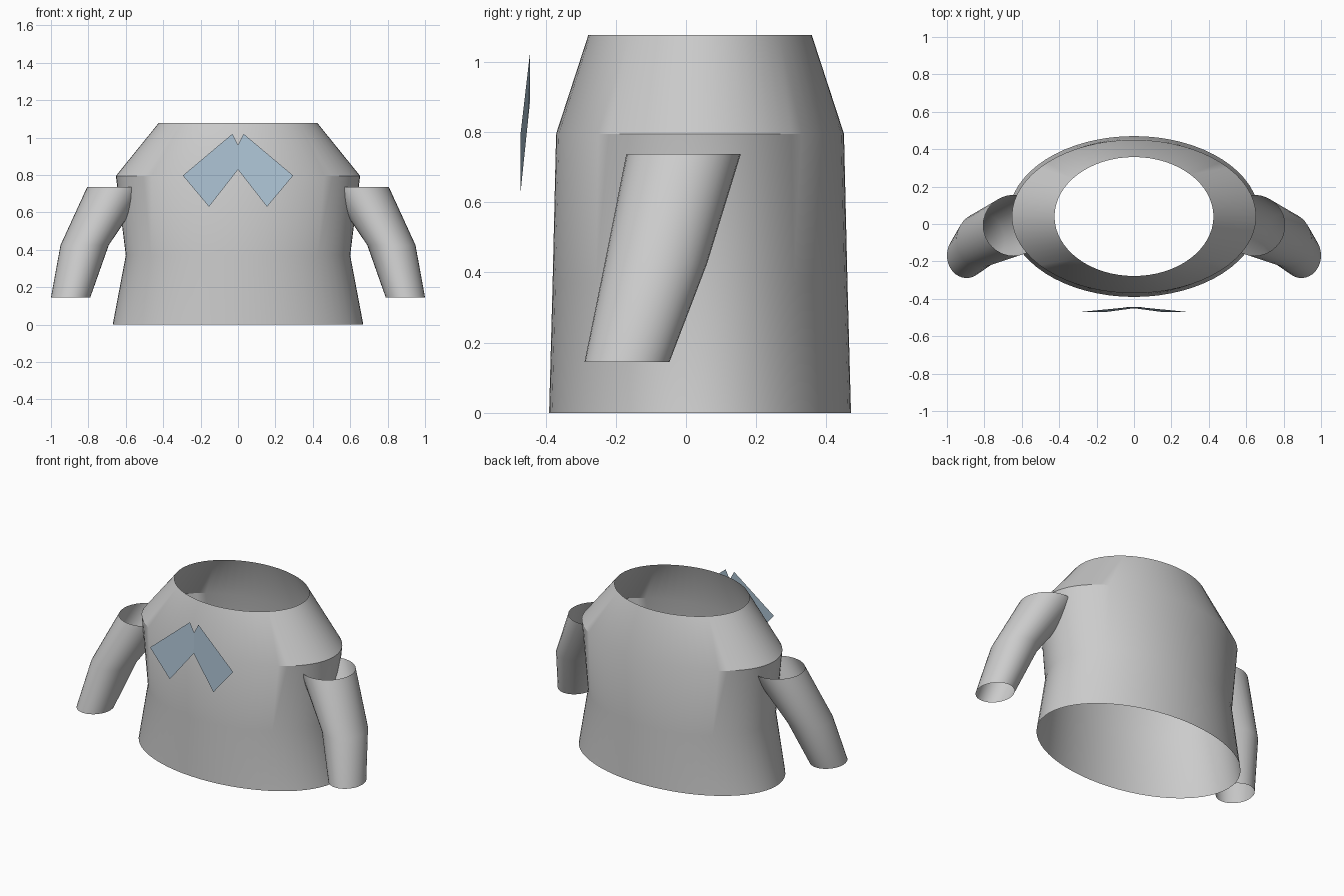
import bpy, math

if "Cube" in bpy.data.objects:
    bpy.data.objects.remove(bpy.data.objects["Cube"])


def make_object(name, verts, faces):
    mesh = bpy.data.meshes.new(name)
    mesh.from_pydata(verts, [], faces)
    mesh.update()
    obj = bpy.data.objects.new(name, mesh)
    bpy.context.collection.objects.link(obj)
    return obj


def open_tube(name, rings, sides):
    """Skin horizontal elliptical rings (cx, cy, z, rx, ry), ends left open."""
    verts = []
    for cx, cy, z, rx, ry in rings:
        for i in range(sides):
            a = 2 * math.pi * i / sides
            verts.append((cx + rx * math.cos(a), cy + ry * math.sin(a), z))
    faces = []
    for r in range(len(rings) - 1):
        for i in range(sides):
            j = (i + 1) % sides
            a, b = r * sides, (r + 1) * sides
            faces.append((a + i, a + j, b + j, b + i))
    obj = make_object(name, verts, faces)
    bpy.ops.object.select_all(action='DESELECT')
    obj.select_set(True)
    bpy.context.view_layer.objects.active = obj
    bpy.ops.object.shade_smooth_by_angle(angle=math.radians(30))
    return obj


def mirror_x(obj):
    mod = obj.modifiers.new("Mirror", 'MIRROR')
    mod.use_mirror_merge = False


# Shirt body: hem, waist, shoulder, neck opening
open_tube("shirt_body", [
    (0, 0.04, 0.00, 0.67, 0.43),
    (0, 0.04, 0.37, 0.60, 0.42),
    (0, 0.04, 0.795, 0.653, 0.41),
    (0, 0.04, 1.077, 0.425, 0.318),
], 64)

# Sleeves: cuff, elbow, shoulder end sunk into the body
sleeves = open_tube("sleeves", [
    (0.895, -0.168, 0.145, 0.105, 0.121),
    (0.82, -0.086, 0.425, 0.129, 0.146),
    (0.643, -0.007, 0.737, 0.163, 0.163),
], 32)
mirror_x(sleeves)

# Collar: two flat flaps that cross at the centre front
collar = make_object("collar_flaps", [
    (0.03, -0.445, 1.02), (-0.04, -0.445, 0.88),
    (0.155, -0.471, 0.63), (0.295, -0.471, 0.797),
], [(0, 1, 2, 3)])
mirror_x(collar)
blue = bpy.data.materials.new("collar_blue")
blue.diffuse_color = (0.42, 0.55, 0.66, 1)
blue.use_nodes = True
blue.node_tree.nodes["Principled BSDF"].inputs["Base Color"].default_value = blue.diffuse_color
collar.data.materials.append(blue)
